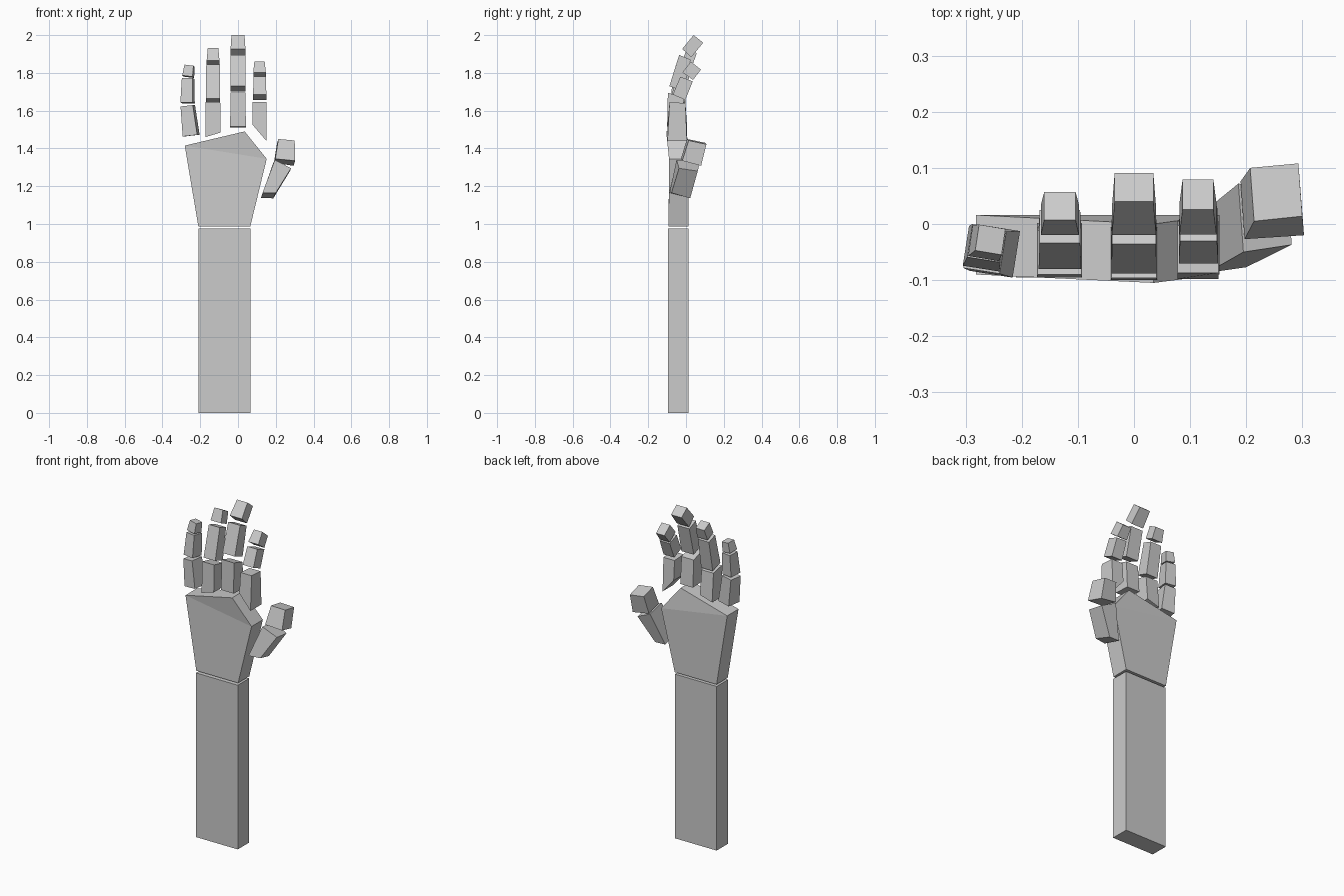
import bpy, bmesh
from math import radians
from mathutils import Vector, Matrix


def mesh(name, verts, faces):
    bm = bmesh.new()
    vs = [bm.verts.new(v) for v in verts]
    for f in faces:
        bm.faces.new([vs[i] for i in f])
    bmesh.ops.recalc_face_normals(bm, faces=bm.faces)
    me = bpy.data.meshes.new(name)
    bm.to_mesh(me)
    bm.free()
    ob = bpy.data.objects.new(name, me)
    bpy.context.collection.objects.link(ob)
    return ob


def block(name, base, tip):
    """Six-sided block between two quads (front-left, front-right, back-right, back-left)."""
    sides = [(i, (i + 1) % 4, (i + 1) % 4 + 4, i + 4) for i in range(4)]
    return mesh(name, base + tip, [(3, 2, 1, 0), (4, 5, 6, 7)] + sides)


def bone(name, x, base_w, tip_w, bf, bb, tf, tb, slant=(0, 0)):
    """Finger bone from its side profile (y, z): base front/back, tip front/back."""
    def quad(f, b, w, s=(0, 0)):
        l, r = x - w / 2, x + w / 2
        return [(l, f[0], f[1] + s[0]), (r, f[0], f[1] + s[1]),
                (r, b[0], b[1] + s[1]), (l, b[0], b[1] + s[0])]
    return block(name, quad(bf, bb, base_w, slant), quad(tf, tb, tip_w))


def turned_bone(name, p, q, base, tip, yaw):
    """Finger bone along p-q with ends square to its axis."""
    p, q = Vector(p), Vector(q)
    rot = Vector((0, 0, 1)).rotation_difference(q - p).to_matrix() @ Matrix.Rotation(radians(yaw), 3, 'Z')
    corners = [(-.5, -.5), (.5, -.5), (.5, .5), (-.5, .5)]
    quad = lambda c, s: [c + rot @ Vector((a * s[0], b * s[1], 0)) for a, b in corners]
    return block(name, quad(p, base), quad(q, tip))


# Forearm
rect = [(-.21, -.095), (.065, -.095), (.065, .012), (-.21, .012)]
block("forearm", [(x, y, 0) for x, y in rect], [(x, y, .975) for x, y in rect])

# Palm: five-sided slab with its knuckle peak pushed forward
outline = [(-.21, .987), (.065, .987), (.152, 1.345), (.035, 1.49), (-.282, 1.415)]
front_y, back_y = [-.092, -.092, -.09, -.105, -.09], [.013, .013, .016, 0, .016]
verts = [(x, y, z) for ys in (front_y, back_y) for (x, z), y in zip(outline, ys)]
mesh("palm", verts, [(0, 1, 2, 4), (2, 3, 4), (5, 6, 7, 9), (7, 8, 9)] +
     [(i, (i + 1) % 5, (i + 1) % 5 + 5, i + 5) for i in range(5)])

# Index finger
bone("index_base", .114, .073, .073, (-.098, 1.48), (.005, 1.48), (-.087, 1.645), (-.003, 1.64), (.045, -.04))
bone("index_middle", .115, .07, .066, (-.07, 1.685), (-.004, 1.657), (-.03, 1.78), (.036, 1.755))
bone("index_tip", .114, .066, .055, (-.019, 1.803), (.037, 1.763), (.026, 1.86), (.079, 1.817))

# Middle finger
bone("middle_base", 0, .083, .08, (-.1, 1.515), (-.005, 1.51), (-.096, 1.695), (-.015, 1.67))
bone("middle_middle", 0, .081, .078, (-.088, 1.73), (-.015, 1.702), (-.036, 1.895), (.025, 1.87))
bone("middle_tip", 0, .079, .069, (-.02, 1.927), (.028, 1.883), (.04, 2.0), (.091, 1.96))

# Ring finger
bone("ring_base", -.133, .08, .078, (-.095, 1.472), (.002, 1.472), (-.09, 1.645), (-.012, 1.628), (-.012, .012))
bone("ring_middle", -.132, .076, .072, (-.08, 1.665), (-.008, 1.642), (-.034, 1.845), (.025, 1.825))
bone("ring_tip", -.132, .068, .056, (-.02, 1.865), (.034, 1.84), (.007, 1.932), (.057, 1.905))

# Little finger
turned_bone("little_base", (-.248, -.048, 1.468), (-.266, -.046, 1.626), (.078, .084), (.066, .076), -9)
turned_bone("little_middle", (-.267, -.044, 1.641), (-.264, -.034, 1.77), (.066, .072), (.058, .06), -9)
turned_bone("little_tip", (-.264, -.034, 1.78), (-.256, -.028, 1.838), (.056, .056), (.048, .047), -9)

# Thumb
block("thumb_base",
      [(.13, -.087, 1.165), (.2, -.077, 1.165), (.187, .022, 1.136), (.122, .02, 1.138)],
      [(.195, -.05, 1.34), (.281, -.037, 1.295), (.275, .062, 1.28), (.186, .072, 1.322)])
block("thumb_tip",
      [(.197, -.027, 1.345), (.303, -.02, 1.335), (.294, .08, 1.308), (.19, .076, 1.325)],
      [(.214, .005, 1.45), (.3, .014, 1.442), (.293, .108, 1.422), (.207, .1, 1.43)])
